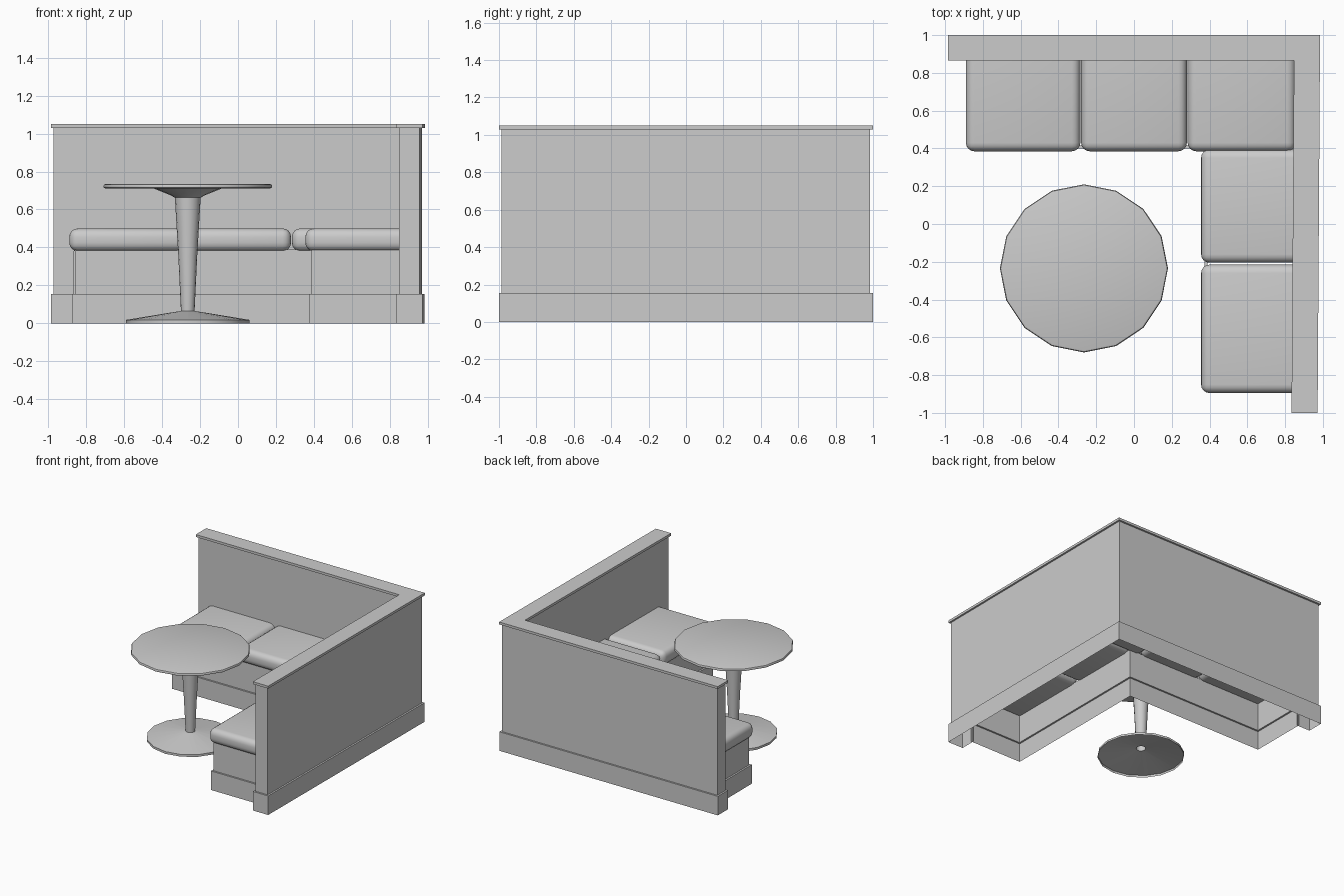
import bpy
import bmesh
import math
from mathutils import Vector

if "Cube" in bpy.data.objects:
    bpy.data.objects.remove(bpy.data.objects["Cube"], do_unlink=True)

GREY = (0.6, 0.6, 0.6, 1.0)
grey = bpy.data.materials.new("plain grey")
grey.use_nodes = True
grey.diffuse_color = GREY
grey.node_tree.nodes["Principled BSDF"].inputs["Base Color"].default_value = GREY


def finish(name, bm, smooth=False):
    mesh = bpy.data.meshes.new(name)
    bm.to_mesh(mesh)
    bm.free()
    mesh.materials.append(grey)
    obj = bpy.data.objects.new(name, mesh)
    bpy.context.collection.objects.link(obj)
    if smooth:
        bpy.ops.object.select_all(action="DESELECT")
        obj.select_set(True)
        bpy.context.view_layer.objects.active = obj
        bpy.ops.object.shade_smooth_by_angle(angle=math.radians(40))
    return obj


def offset_path(path, dist):
    """Shift an open path to its left, with mitred corners."""
    pts = [Vector(p) for p in path]
    normals = []
    for a, b in zip(pts, pts[1:]):
        d = (b - a).normalized()
        normals.append(Vector((-d.y, d.x)))
    result = []
    for i, p in enumerate(pts):
        n0 = normals[max(i - 1, 0)]
        n1 = normals[min(i, len(normals) - 1)]
        result.append(p + (n0 + n1) * dist / (1 + n0.dot(n1)))
    return result


def panel(name, path, levels):
    """Upright sheet along a path; levels are (height, outward offset)."""
    bm = bmesh.new()
    rows = [[bm.verts.new((p.x, p.y, z)) for p in offset_path(path, off)]
            for z, off in levels]
    for low, high in zip(rows, rows[1:]):
        for i in range(len(path) - 1):
            bm.faces.new((low[i + 1], low[i], high[i], high[i + 1]))
    return finish(name, bm)


def cushion(name, x0, x1, y0, y1, back):
    """Rounded box, left square on the side that meets the wall."""
    bm = bmesh.new()
    bmesh.ops.create_cube(bm, size=1)
    for v in bm.verts:
        v.co = ((x0 + x1) / 2 + v.co.x * (x1 - x0),
                (y0 + y1) / 2 + v.co.y * (y1 - y0),
                0.44 + v.co.z * 0.12)
    axis, limit = back
    edges = [e for e in bm.edges
             if not all(abs(v.co[axis] - limit) < 1e-4 for v in e.verts)]
    bmesh.ops.bevel(bm, geom=edges, offset=0.045, segments=4,
                    profile=0.5, affect="EDGES")
    return finish(name, bm, smooth=True)


def lathe(name, profile, centre, sides):
    """Revolve (radius, height) points; a zero radius closes the end."""
    bm = bmesh.new()
    rings = []
    for r, z in profile:
        count = sides if r > 0 else 1
        rings.append([bm.verts.new((centre[0] + r * math.cos(math.tau * k / sides),
                                    centre[1] + r * math.sin(math.tau * k / sides), z))
                      for k in range(count)])
    for a, b in zip(rings, rings[1:]):
        for k in range(sides):
            j = (k + 1) % sides
            if len(b) == 1:
                bm.faces.new((a[k], a[j], b[0]))
            elif len(a) == 1:
                bm.faces.new((a[0], b[j], b[k]))
            else:
                bm.faces.new((a[k], a[j], b[j], b[k]))
    return finish(name, bm, smooth=True)


# Corner wall: hollow shell with a stepped skirting, slightly skewed side wing
SKIRT = [(0, 0.014), (0.155, 0.014), (0.155, 0)]
panel("wall_shell",
      [(-0.865, 0.88), (-0.972, 0.88), (-0.972, 0.985), (0.97, 0.985),
       (0.958, -0.986), (0.848, -0.986), (0.849, -0.87)],
      SKIRT + [(1.03, 0)])
panel("wall_inner_face", [(0.849, -0.87), (0.861, 0.88), (-0.865, 0.88)],
      [(0.38, 0), (1.03, 0)])

# Cap along the top of the wall
bm = bmesh.new()
outline = [(-0.986, 0.865), (0.847, 0.865), (0.834, -1), (0.972, -1),
           (0.985, 1), (-0.986, 1)]
face = bm.faces.new([bm.verts.new((x, y, 1.03)) for x, y in outline])
top = bmesh.ops.extrude_face_region(bm, geom=[face])["geom"]
bmesh.ops.translate(bm, vec=(0, 0, 0.02),
                    verts=[g for g in top if isinstance(g, bmesh.types.BMVert)])
bmesh.ops.recalc_face_normals(bm, faces=bm.faces)
finish("wall_cap", bm)

# Bench front, open underneath
panel("bench_front",
      [(0.849, -0.87), (0.388, -0.87), (0.388, 0.415), (-0.86, 0.415), (-0.86, 0.88)],
      SKIRT + [(0.39, 0)])

# Seat cushions
for i, (x0, x1) in enumerate([(-0.89, -0.284), (-0.28, 0.28), (0.284, 0.855)]):
    cushion(f"back_cushion_{i + 1}", x0, x1, 0.385, 0.885, (1, 0.885))
for i, (y0, y1) in enumerate([(-0.205, 0.395), (-0.895, -0.215)]):
    cushion(f"side_cushion_{i + 1}", 0.355, 0.855, y0, y1, (0, 0.855))

# Pedestal table
CENTRE = (-0.265, -0.235)
lathe("table_top",
      [(0, 0.71), (0.43, 0.71), (0.443, 0.715), (0.445, 0.724),
       (0.441, 0.732), (0.432, 0.735), (0, 0.735)], CENTRE, 16)
lathe("table_pedestal",
      [(0.325, 0), (0.325, 0.018), (0.036, 0.065), (0.05, 0.36),
       (0.068, 0.662), (0.09, 0.675), (0.18, 0.711)], CENTRE, 16)
